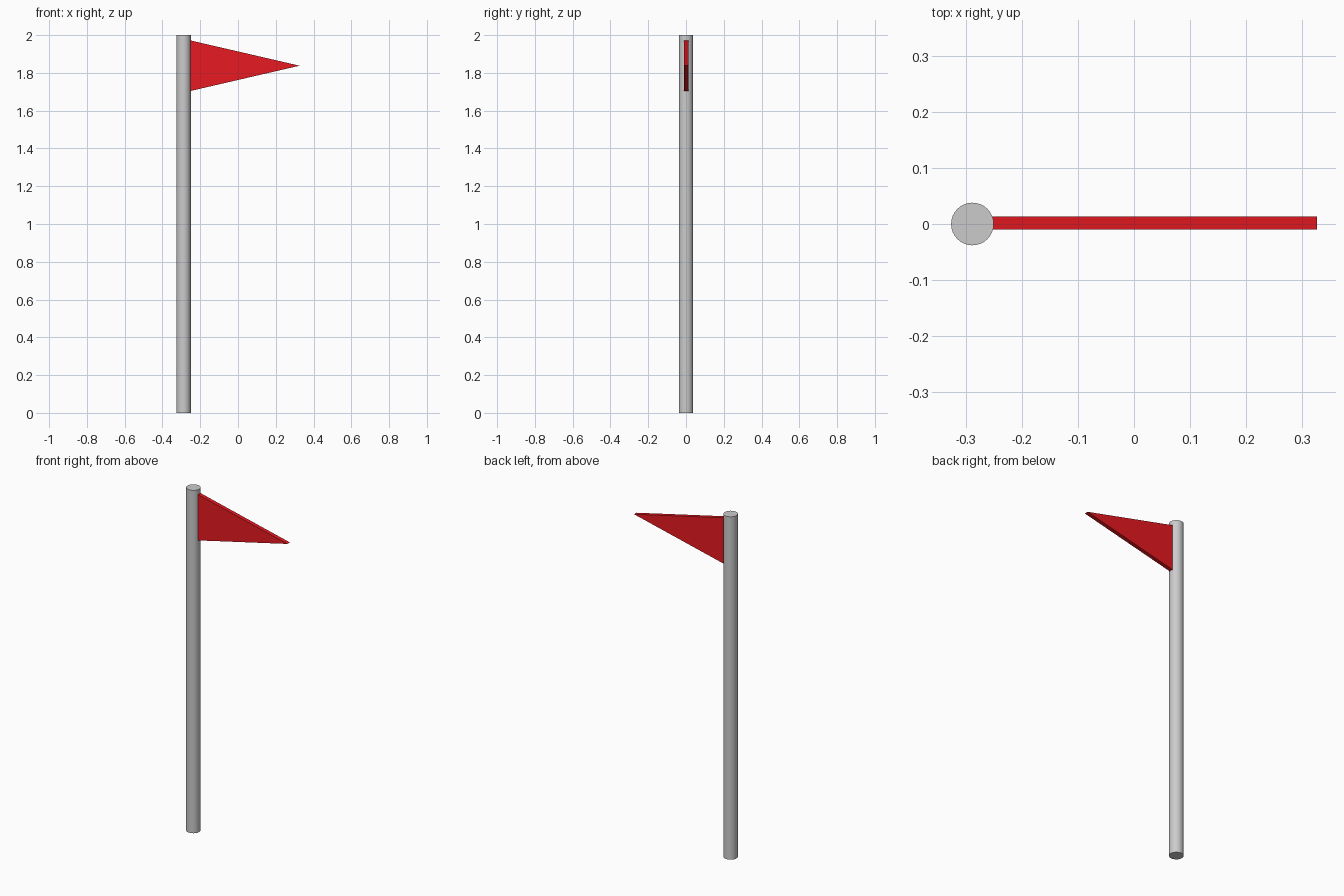
import bpy, bmesh
from mathutils import Vector

if "Cube" in bpy.data.objects:
    bpy.data.objects.remove(bpy.data.objects["Cube"])

# Pole: round upright post with flat caps
bpy.ops.mesh.primitive_cylinder_add(vertices=32, radius=0.038, depth=2.0,
                                    location=(-0.288, 0, 1.0))
pole = bpy.context.object
pole.name = "pole"
bpy.ops.object.shade_smooth_by_angle()

# Pennant: thin triangular prism, rooted just inside the pole
profile = [(-0.257, 1.703), (0.326, 1.838), (-0.257, 1.973)]
bm = bmesh.new()
face = bm.faces.new([bm.verts.new((x, -0.010, z)) for x, z in profile])
extruded = bmesh.ops.extrude_face_region(bm, geom=[face])["geom"]
bmesh.ops.translate(bm, vec=Vector((0, 0.023, 0)),
                    verts=[g for g in extruded if isinstance(g, bmesh.types.BMVert)])
bmesh.ops.recalc_face_normals(bm, faces=bm.faces)
mesh = bpy.data.meshes.new("pennant")
bm.to_mesh(mesh)
bm.free()
pennant = bpy.data.objects.new("pennant", mesh)
bpy.context.collection.objects.link(pennant)

# Red cloth colour
red = bpy.data.materials.new("red_cloth")
red.diffuse_color = (0.8, 0.01, 0.015, 1)
red.use_nodes = True
red.node_tree.nodes["Principled BSDF"].inputs["Base Color"].default_value = red.diffuse_color
mesh.materials.append(red)
